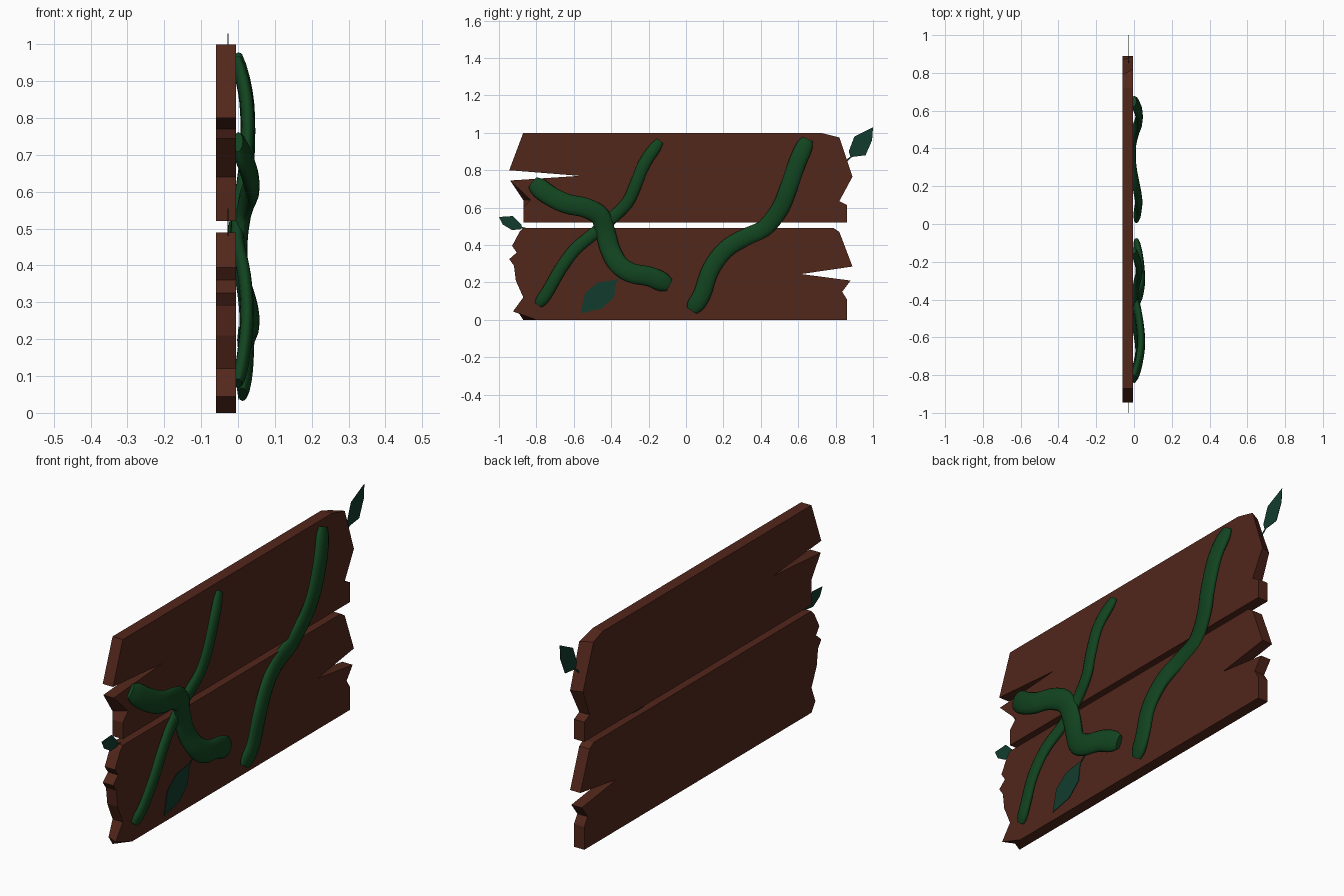
import bpy, bmesh, math
from mathutils import Vector

if "Cube" in bpy.data.objects:
    bpy.data.objects.remove(bpy.data.objects["Cube"])


def material(name, rgb):
    m = bpy.data.materials.new(name)
    m.diffuse_color = (*rgb, 1)
    m.use_nodes = True
    m.node_tree.nodes["Principled BSDF"].inputs["Base Color"].default_value = m.diffuse_color
    return m


WOOD = material("dark_wood", (0.085, 0.02, 0.011))
VINE = material("vine_green", (0.006, 0.058, 0.014))
LEAF = material("leaf_green", (0.006, 0.045, 0.026))


def finish(name, bm, mat, smooth=False):
    bmesh.ops.recalc_face_normals(bm, faces=bm.faces)
    me = bpy.data.meshes.new(name)
    bm.to_mesh(me)
    bm.free()
    me.materials.append(mat)
    ob = bpy.data.objects.new(name, me)
    bpy.context.collection.objects.link(ob)
    if smooth:
        for p in me.polygons:
            p.use_smooth = len(p.vertices) == 4
    return ob


def plank(name, outline, x0=-0.06, x1=-0.005):
    # outline points are (y, z) or (y, z, y of the back corner)
    bm = bmesh.new()
    front = [bm.verts.new((x1, p[0], p[1])) for p in outline]
    back = [bm.verts.new((x0, p[-1] if len(p) == 3 else p[0], p[1])) for p in outline]
    bm.faces.new(front)
    bm.faces.new(back[::-1])
    n = len(outline)
    for i in range(n):
        j = (i + 1) % n
        bm.faces.new((front[i], back[i], back[j], front[j]))
    return finish(name, bm, WOOD)


def spline(pts, steps=4):
    # Catmull-Rom smoothing of the path
    p = [Vector(q) for q in pts]
    p = [2 * p[0] - p[1]] + p + [2 * p[-1] - p[-2]]
    out = []
    for a, b, c, d in zip(p, p[1:], p[2:], p[3:]):
        for s in range(steps):
            t = s / steps
            out.append(0.5 * (2 * b + (c - a) * t + (2 * a - 5 * b + 4 * c - d) * t * t
                              + (3 * b - a - 3 * c + d) * t ** 3))
    return out + [p[-2]]


def vine(name, pts, width, depth, sides=12):
    path = spline(pts)
    bm = bmesh.new()
    rings = []
    last = len(path) - 1
    for i, c in enumerate(path):
        tan = path[min(i + 1, last)] - path[max(i - 1, 0)]
        side = Vector((0, -tan.z, tan.y)).normalized()
        up = tan.cross(side).normalized()
        f = (0.65, 0.92)[min(i, last - i)] if min(i, last - i) < 2 else 1
        ring = []
        for k in range(sides):
            a = 2 * math.pi * k / sides
            ring.append(bm.verts.new(c + side * math.cos(a) * width * f + up * math.sin(a) * depth * f))
        rings.append(ring)
    for r, s in zip(rings, rings[1:]):
        for k in range(sides):
            j = (k + 1) % sides
            bm.faces.new((r[k], r[j], s[j], s[k]))
    bm.faces.new(rings[0])
    bm.faces.new(rings[-1])
    return finish(name, bm, VINE, True)


def leaf(name, outline, x, stem):
    bm = bmesh.new()
    for shape in (outline, stem):
        f = bm.faces.new([bm.verts.new((x, y, z)) for y, z in shape])
        r = bmesh.ops.extrude_face_region(bm, geom=[f])
        for v in r["geom"]:
            if isinstance(v, bmesh.types.BMVert):
                v.co.x += 0.002
    return finish(name, bm, LEAF)


# Broken planks
plank("upper_plank", [
    (-.87, 1), (.72, 1), (.82, .975, .79), (.89, .765, .87), (.82, .635), (.86, .615),
    (.86, .52), (-.87, .52), (-.87, .6), (-.83, .64, -.87), (-.94, .745), (-.57, .77), (-.945, .8)])
plank("lower_plank", [
    (-.87, .49), (.79, .49), (.82, .47), (.89, .285), (.615, .245), (.88, .21), (.835, .15),
    (.86, .11), (.86, 0), (-.8, 0, -.87), (-.925, .045, -.9), (-.87, .12), (-.91, .21),
    (-.92, .29), (-.945, .325), (-.905, .36), (-.93, .395), (-.89, .47)])

# Vines creeping over the face
vine("thick_vine", [
    (0, -.82, .735), (.026, -.73, .665), (.038, -.635, .62), (.032, -.54, .6), (.018, -.46, .555),
    (.005, -.43, .465), (.01, -.405, .375), (.03, -.36, .295), (.038, -.29, .25),
    (.03, -.19, .23), (.012, -.09, .185)], .053, .021)
vine("thin_vine", [
    (0, -.79, .08), (.014, -.74, .15), (.025, -.675, .265), (.017, -.595, .375), (0, -.5, .455),
    (0, -.405, .535), (.014, -.315, .625), (.025, -.27, .72), (.024, -.22, .84),
    (0, -.14, .955)], .033, .018)
vine("right_vine", [
    (.012, .03, .05), (.022, .085, .135), (.024, .13, .265), (.01, .21, .375), (-.008, .315, .44),
    (-.008, .42, .49), (.01, .5, .59), (.025, .545, .695), (.024, .595, .84),
    (0, .65, .965)], .047, .02)

# Leaves with short stems
leaf("upper_right_leaf", [
    (.88, .87), (.87, .9), (.9, .98), (1, 1.03), (.995, .96), (.96, .88)], -.028,
    [(.84, .84), (.88, .875), (.887, .87), (.847, .835)])
leaf("left_leaf", [
    (-1, .55), (-.925, .555), (-.88, .51), (-.88, .485), (-.93, .48), (-.98, .51)], -.028,
    [(-.885, .5), (-.85, .49), (-.85, .483), (-.885, .492)])
leaf("centre_leaf", [
    (-.565, .035), (-.54, .145), (-.47, .2), (-.37, .215), (-.385, .12), (-.45, .06)], 0,
    [(-.38, .205), (-.345, .235), (-.34, .23), (-.375, .2)])
